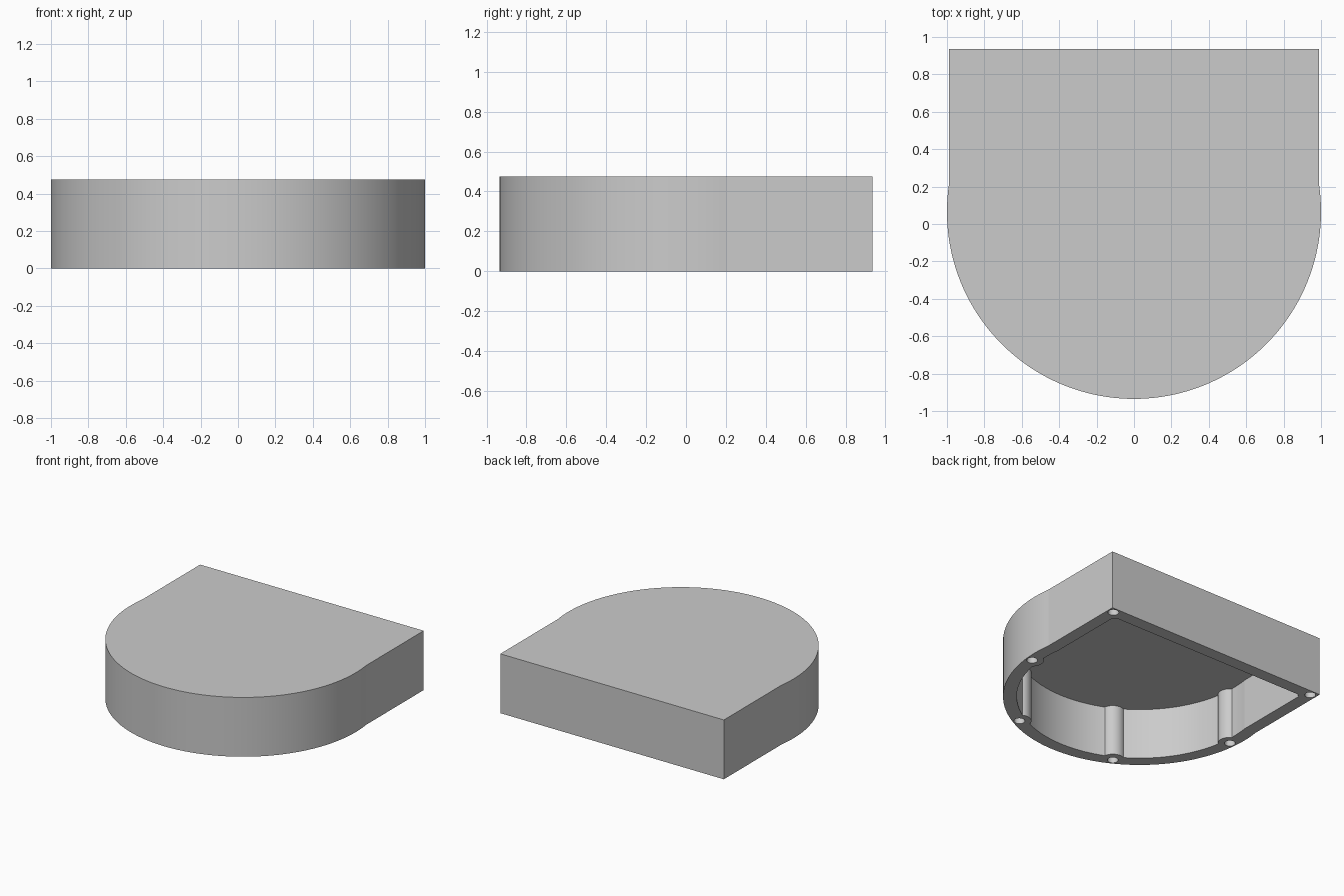
import bpy, bmesh, math

cube = bpy.data.objects.get("Cube")
if cube:
    bpy.data.objects.remove(cube, do_unlink=True)

HEIGHT, ROOF_Z = 0.475, 0.41       # outer height, underside of the roof
CENTRE_Y, BACK_Y, HALF_W = 0.065, 0.935, 0.99
RIM, INSET = 0.10, 0.05            # wall thickness, screw distance from the edge

grey = bpy.data.materials.new("light_grey")
grey.use_nodes = True
grey.diffuse_color = (0.6, 0.6, 0.6, 1)
grey.node_tree.nodes["Principled BSDF"].inputs["Base Color"].default_value = (0.6, 0.6, 0.6, 1)


def outline(inset, steps=96):
    """Square back joined to a round front, pulled in by inset."""
    r, w, back = 1 - inset, HALF_W - inset, BACK_Y - inset
    a = math.acos(w / r)
    pts = [(w, back), (-w, back)]
    for i in range(steps + 1):
        t = math.pi - a + (math.pi + 2 * a) * i / steps
        pts.append((r * math.cos(t), CENTRE_Y + r * math.sin(t)))
    return pts


def circle(x, y, r, n=64):
    return [(x + r * math.cos(2 * math.pi * i / n), y + r * math.sin(2 * math.pi * i / n))
            for i in range(n)]


def prism(name, loops, z0, z1):
    """Extrude each closed loop from z0 to z1 in one object."""
    bm = bmesh.new()
    for pts in loops:
        face = bm.faces.new([bm.verts.new((x, y, z0)) for x, y in pts])
        top = bmesh.ops.extrude_face_region(bm, geom=[face])["geom"]
        bmesh.ops.translate(bm, vec=(0, 0, z1 - z0),
                            verts=[v for v in top if isinstance(v, bmesh.types.BMVert)])
    bmesh.ops.recalc_face_normals(bm, faces=bm.faces)
    mesh = bpy.data.meshes.new(name)
    bm.to_mesh(mesh)
    bm.free()
    mesh.materials.append(grey)
    obj = bpy.data.objects.new(name, mesh)
    bpy.context.collection.objects.link(obj)
    return obj


def cut(target, cutter):
    """Subtract the cutter and delete it."""
    mod = target.modifiers.new("cut", "BOOLEAN")
    mod.operation, mod.solver, mod.object = "DIFFERENCE", "EXACT", cutter
    bpy.context.view_layer.objects.active = target
    bpy.ops.object.modifier_apply(modifier=mod.name)
    bpy.data.objects.remove(cutter, do_unlink=True)


# Screw positions: two back corners and four evenly spaced round the front
screws = [(s * (HALF_W - INSET), BACK_Y - INSET) for s in (-1, 1)]
for deg in (-84, -28, 28, 84):
    t = math.radians(deg)
    screws.append(((1 - INSET) * math.sin(t), CENTRE_Y - (1 - INSET) * math.cos(t)))

# Hollow interior with the round screw posts left standing
cavity = prism("cavity_cutter", [outline(RIM)], -0.1, ROOF_Z)
cut(cavity, prism("post_cutter", [circle(x, y, 0.088) for x, y in screws], -0.2, 0.6))

# Housing shell, open underneath, with screw holes in the rim
housing = prism("housing", [outline(0)], 0, HEIGHT)
cut(housing, cavity)
cut(housing, prism("hole_cutter", [circle(x, y, 0.04, 32) for x, y in screws], -0.1, 0.36))

# Smooth curved walls, crisp corners
bpy.ops.object.select_all(action="DESELECT")
housing.select_set(True)
bpy.context.view_layer.objects.active = housing
bpy.ops.object.shade_smooth_by_angle(angle=math.radians(6.5))
